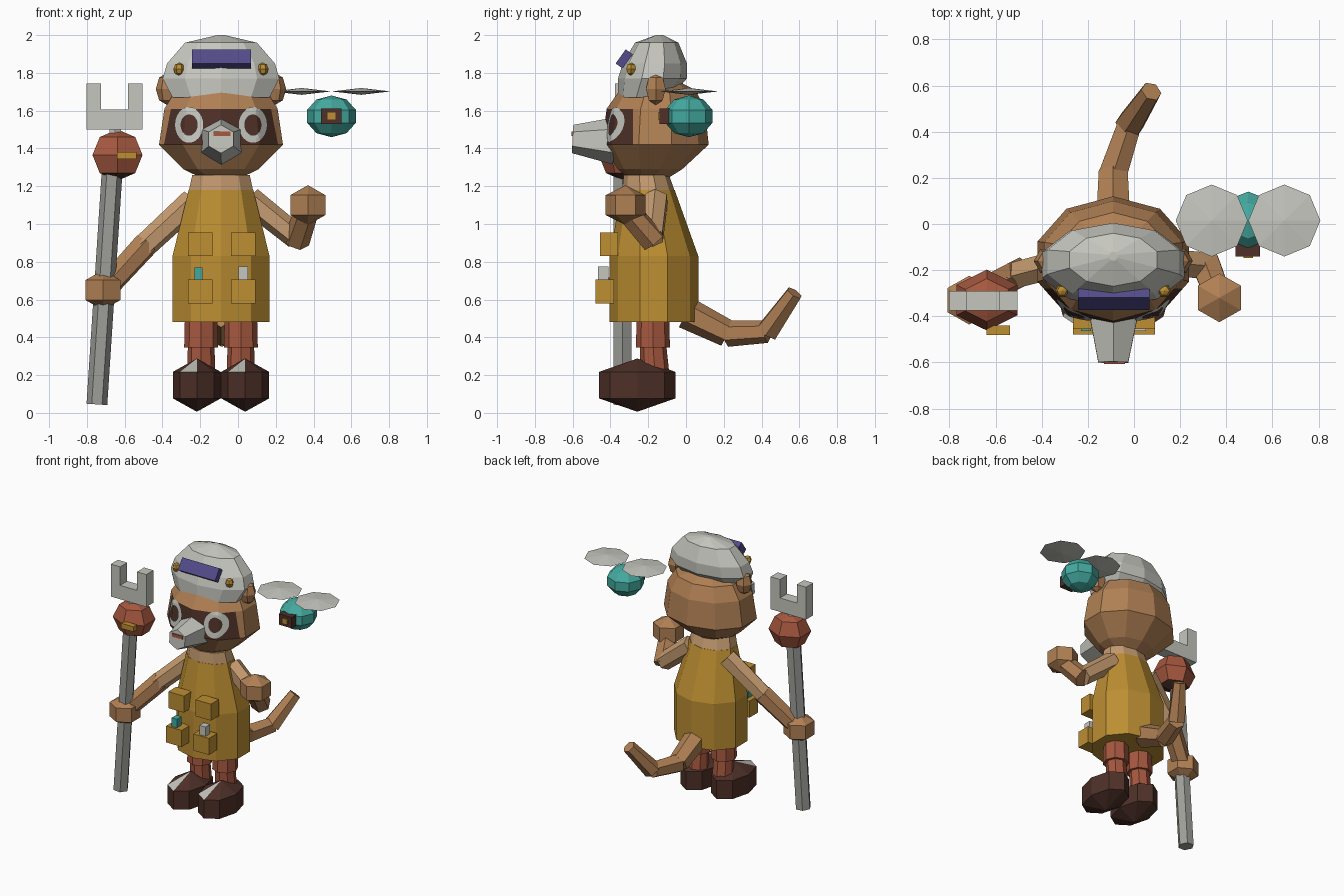
import bpy, bmesh, math
from mathutils import Vector, Matrix
from mathutils.bvhtree import BVHTree

if "Cube" in bpy.data.objects:
    bpy.data.objects.remove(bpy.data.objects["Cube"])


def material(name, rgb):
    m = bpy.data.materials.new(name)
    m.diffuse_color = [((c / 255 + 0.055) / 1.055) ** 2.4 for c in rgb] + [1]
    m.use_nodes = True
    m.node_tree.nodes["Principled BSDF"].inputs["Base Color"].default_value = m.diffuse_color
    return m


FUR = material("fur brown", (176, 128, 84))
TAN = material("light tan", (198, 156, 112))
GOLD = material("mustard cloth", (188, 142, 50))
RED = material("rust red", (166, 88, 63))
DARK = material("dark brown", (78, 48, 40))
WHITE = material("off white", (198, 198, 191))
GREY = material("staff grey", (158, 158, 153))
TEAL = material("teal", (68, 170, 160))
PURPLE = material("violet", (82, 75, 138))

CX = -0.09  # body centre line


def finish(bm, name, mat, second=None, rule=None):
    bmesh.ops.recalc_face_normals(bm, faces=bm.faces)
    if second:
        for f in bm.faces:
            f.material_index = int(rule(f.calc_center_median()))
    me = bpy.data.meshes.new(name)
    bm.to_mesh(me)
    bm.free()
    me.materials.append(mat)
    if second:
        me.materials.append(second)
    ob = bpy.data.objects.new(name, me)
    bpy.context.collection.objects.link(ob)
    return ob


def lathe_bm(rings, n, phase=0.0):
    """Stack of elliptical rings: (z, centre x, centre y, radius x, radius y)."""
    bm = bmesh.new()
    loops = []
    for z, cx, cy, rx, ry in rings:
        loops.append([bm.verts.new((cx + rx * math.cos(phase + math.tau * i / n),
                                    cy + ry * math.sin(phase + math.tau * i / n), z))
                      for i in range(n)])
    for a, b in zip(loops, loops[1:]):
        for i in range(n):
            j = (i + 1) % n
            bm.faces.new((a[i], a[j], b[j], b[i]))
    bm.faces.new(loops[0][::-1])
    bm.faces.new(loops[-1])
    return bm


def lathe(name, rings, n, mat, phase=0.0, second=None, rule=None):
    return finish(lathe_bm(rings, n, phase), name, mat, second, rule)


def ball(name, c, r, n, v, mat, phase=0.0, second=None, rule=None):
    rings = []
    for k in range(v + 1):
        t = math.pi * k / v
        s = max(math.sin(t), 0.01)
        rings.append((c[2] - r[2] * math.cos(t), c[0], c[1], r[0] * s, r[1] * s))
    return lathe(name, rings, n, mat, phase, second, rule)


def rod(name, a, b, r1, r2, mat, n=6):
    a, b = Vector(a), Vector(b)
    d = b - a
    bm = bmesh.new()
    bmesh.ops.create_cone(bm, cap_ends=True, segments=n, radius1=r1, radius2=r2, depth=d.length,
                          matrix=Matrix.Translation((a + b) / 2) @ d.to_track_quat('Z', 'Y').to_matrix().to_4x4())
    return finish(bm, name, mat)


def box(name, x, y, z, mat, tilt=0.0):
    c = [(p[0] + p[1]) / 2 for p in (x, y, z)]
    s = [p[1] - p[0] for p in (x, y, z)]
    bm = bmesh.new()
    bmesh.ops.create_cube(bm, size=1, matrix=Matrix.Translation(c) @ Matrix.Rotation(tilt, 4, 'X')
                          @ Matrix.Diagonal((*s, 1)))
    return finish(bm, name, mat)


# Robe and collar
lathe("robe", [(0.48, CX, -0.17, 0.27, 0.235), (0.83, CX, -0.17, 0.27, 0.235),
               (1.18, CX, -0.2, 0.18, 0.14)], 10, GOLD, math.pi / 10)
lathe("collar", [(1.18, CX, -0.2, 0.178, 0.138), (1.26, CX, -0.21, 0.16, 0.12)], 10, TAN, math.pi / 10)

# Head with a dark mask band across the face
bm = lathe_bm([(1.24, CX, -0.2, 0.1, 0.1), (1.29, CX, -0.19, 0.21, 0.17), (1.42, CX, -0.163, 0.345, 0.283),
               (1.61, CX, -0.16, 0.315, 0.26), (1.71, CX, -0.15, 0.25, 0.2), (1.76, CX, -0.15, 0.1, 0.1)],
              10, math.pi / 10)
bmesh.ops.bisect_plane(bm, geom=bm.verts[:] + bm.edges[:] + bm.faces[:],
                       plane_co=(0, -0.28, 0), plane_no=(0, 1, 0))
tree = BVHTree.FromBMesh(bm)
finish(bm, "head", FUR, DARK, lambda c: c.y < -0.28 and 1.42 < c.z < 1.61)

# Eye rings laid on the face
for side in (-1, 1):
    bm = bmesh.new()
    loops = []
    for r in (0.055, 0.075, 0.095):
        loop = []
        for i in range(24):
            a = math.tau * i / 24
            x, z = CX + side * 0.17 + r * math.cos(a) * 0.8, 1.525 + r * math.sin(a)
            hit = tree.ray_cast(Vector((x, -2, z)), Vector((0, 1, 0)))[0]
            loop.append(bm.verts.new((x, hit.y - 0.008, z)))
        loops.append(loop)
    for a, b in zip(loops, loops[1:]):
        for i in range(24):
            j = (i + 1) % 24
            bm.faces.new((a[i], b[i], b[j], a[j]))
    finish(bm, "eye_ring", WHITE)

# Snout and nose patch
rod("snout", (CX + 0.002, -0.38, 1.44), (CX, -0.6, 1.45), 0.125, 0.075, WHITE)
box("nose", (-0.13, -0.04), (-0.606, -0.598), (1.465, 1.49), RED)

# Ears
for side in (-1, 1):
    ball("ear", (CX + side * 0.285, -0.16, 1.715), (0.06, 0.06, 0.085), 6, 4, FUR)

# Cap, visor and studs
lathe("cap", [(1.67, CX, -0.22, 0.27, 0.14), (1.77, CX, -0.178, 0.325, 0.182), (1.85, CX, -0.165, 0.3, 0.17),
              (1.96, CX, -0.155, 0.2, 0.115), (2.0, CX, -0.14, 0.02, 0.02)], 10, WHITE, math.pi / 10)
box("visor", (-0.243, 0.068), (-0.35, -0.305), (1.828, 1.92), PURPLE, -0.62)
for side in (-1, 1):
    ball("cap_stud", (CX + side * 0.222, -0.29, 1.82), (0.03, 0.03, 0.034), 6, 4, GOLD)

# Legs and shoes
for side in (-1, 1):
    x = CX + side * 0.105
    rod("thigh", (x, -0.175, 0.345), (x, -0.175, 0.56), 0.09, 0.085, RED, 8)
    rod("shin", (x, -0.165, 0.22), (x, -0.175, 0.36), 0.075, 0.07, RED, 8)
    sx = CX + side * 0.128
    ball("shoe", (sx, -0.258, 0.147), (0.147, 0.234, 0.14), 8, 3, DARK, 0, WHITE,
         lambda c, sx=sx: c.z > 0.22 and sx - 0.08 < c.x < sx - 0.01 and c.y < -0.3)

# Arms and hands
for part, a, b in (("upper_arm", (-0.24, -0.15, 1.12), (-0.51, -0.22, 0.87)),
                   ("forearm", (-0.49, -0.21, 0.89), (-0.69, -0.31, 0.67)),
                   ("upper_arm", (0.06, -0.16, 1.13), (0.31, -0.18, 0.93)),
                   ("forearm", (0.31, -0.17, 0.91), (0.36, -0.3, 1.06))):
    rod(part, a, b, 0.07, 0.065, TAN if part == "upper_arm" else FUR)
for c in ((-0.715, -0.33, 0.65), (0.37, -0.32, 1.1)):
    ball("hand", c, (0.124, 0.122, 0.105), 6, 3, FUR, math.pi / 6)

# Tail
tail = [(CX, 0.0, 0.53), (CX, 0.22, 0.42), (-0.02, 0.43, 0.43), (0.075, 0.575, 0.635)]
for k, r in enumerate((0.085, 0.07, 0.065)):
    rod("tail_segment", tail[k], tail[k + 1], r, r * (0.72 if k == 2 else 0.85), FUR)

# Pockets with tools
for x in (-0.2, 0.027):
    box("upper_pocket", (x - 0.065, x + 0.065), (-0.455, -0.36), (0.83, 0.955), GOLD)
    box("lower_pocket", (x - 0.065, x + 0.065), (-0.48, -0.38), (0.58, 0.705), GOLD)
box("teal_tool", (-0.23, -0.187), (-0.465, -0.41), (0.68, 0.77), TEAL)
box("white_tool", (0.003, 0.053), (-0.465, -0.41), (0.68, 0.775), WHITE)

# Staff with orb, badge and fork
rod("staff", (-0.747, -0.335, 0.045), (-0.665, -0.335, 1.3), 0.055, 0.055, GREY)
ball("orb", (-0.638, -0.33, 1.365), (0.153, 0.132, 0.135), 6, 4, RED, math.pi / 6, DARK,
     lambda c: c.z < 1.3)
box("orb_badge", (-0.64, -0.537), (-0.482, -0.44), (1.343, 1.382), GOLD)
rod("fork_post", (-0.65, -0.333, 1.46), (-0.65, -0.333, 1.56), 0.035, 0.035, WHITE)
box("fork_base", (-0.802, -0.505), (-0.375, -0.29), (1.5, 1.605), WHITE)
for x in (-0.802, -0.583):
    box("fork_prong", (x, x + 0.078), (-0.375, -0.29), (1.5, 1.745), WHITE)

# Flying helper with rotors
ball("drone_body", (0.495, 0.015, 1.57), (0.136, 0.132, 0.11), 8, 5, TEAL)
box("drone_lens", (0.44, 0.547), (-0.14, -0.08), (1.53, 1.612), DARK)
box("drone_light", (0.475, 0.515), (-0.147, -0.139), (1.553, 1.59), GOLD)
for x in (0.337, 0.652):
    ball("rotor", (x, 0.015, 1.702), (0.156, 0.156, 0.018), 8, 2, WHITE)
